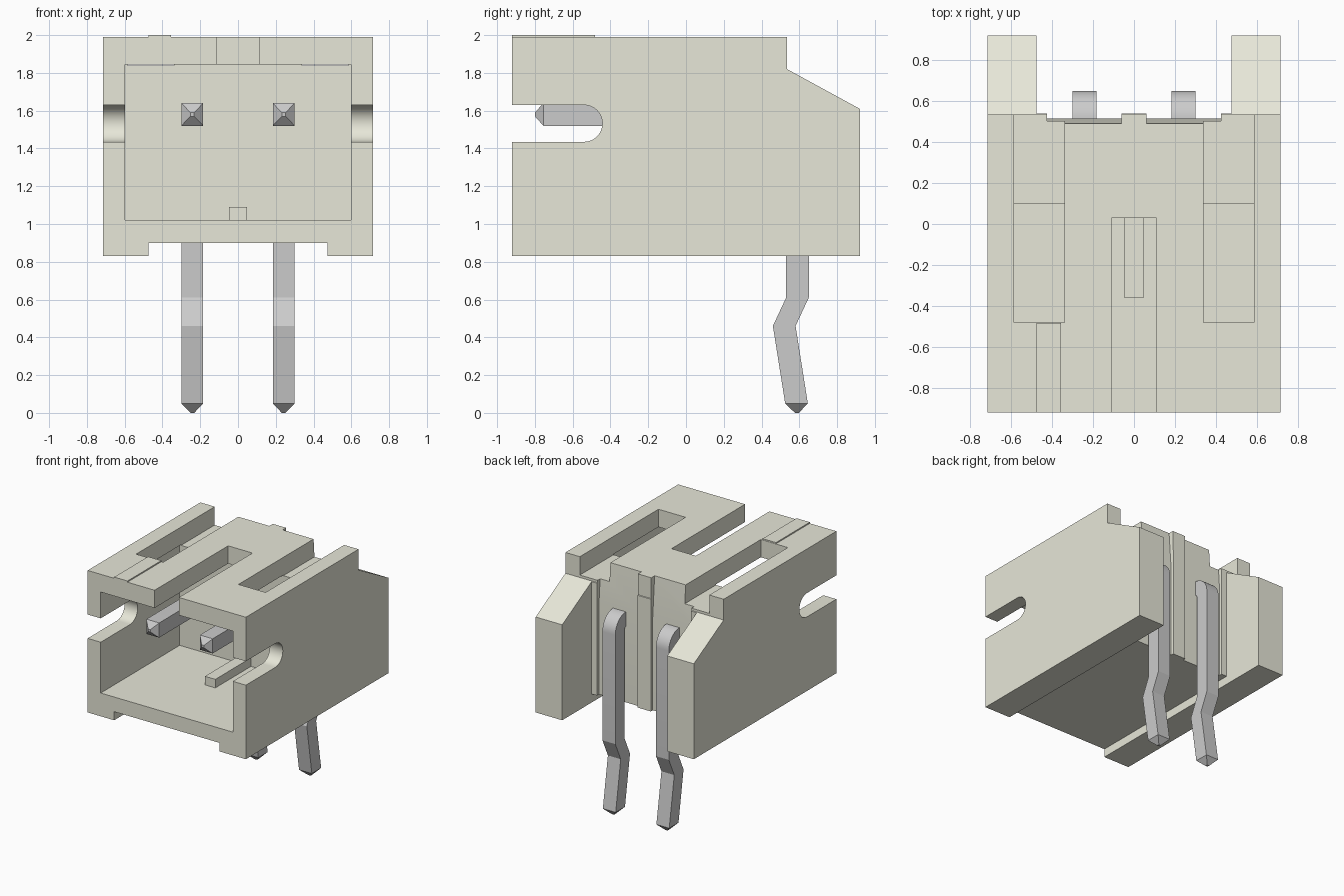
import bpy, bmesh, math

if "Cube" in bpy.data.objects:
    bpy.data.objects.remove(bpy.data.objects["Cube"])


def make(name, verts, faces):
    me = bpy.data.meshes.new(name)
    bm = bmesh.new()
    vs = [bm.verts.new(v) for v in verts]
    for f in faces:
        bm.faces.new([vs[i] for i in f])
    bmesh.ops.recalc_face_normals(bm, faces=bm.faces)
    bm.to_mesh(me)
    bm.free()
    ob = bpy.data.objects.new(name, me)
    bpy.context.collection.objects.link(ob)
    return ob


def prism(name, prof, x0, x1):
    """Extrude a (y, z) outline from x0 to x1."""
    n = len(prof)
    verts = [(x, y, z) for x in (x0, x1) for y, z in prof]
    faces = [list(range(n)), list(range(n, 2 * n))]
    faces += [[i, (i + 1) % n, n + (i + 1) % n, n + i] for i in range(n)]
    return make(name, verts, faces)


def box(name, x0, x1, y0, y1, z0, z1):
    return prism(name, [(y0, z0), (y1, z0), (y1, z1), (y0, z1)], x0, x1)


def activate(ob):
    bpy.ops.object.select_all(action='DESELECT')
    ob.select_set(True)
    bpy.context.view_layer.objects.active = ob


def cut(target, cutter):
    cutter.hide_render = True
    m = target.modifiers.new("cut", 'BOOLEAN')
    m.operation = 'DIFFERENCE'
    m.solver = 'EXACT'
    m.object = cutter
    activate(target)
    bpy.ops.object.modifier_apply(modifier=m.name)
    bpy.data.objects.remove(cutter, do_unlink=True)


def arc(cy, cz, r, a0, a1, n):
    return [(cy + r * math.cos(math.radians(a0 + (a1 - a0) * i / n)),
             cz + r * math.sin(math.radians(a0 + (a1 - a0) * i / n))) for i in range(n + 1)]


ivory = bpy.data.materials.new("ivory_plastic")
ivory.diffuse_color = (0.80, 0.80, 0.69, 1)
ivory.use_nodes = True
ivory.node_tree.nodes["Principled BSDF"].inputs["Base Color"].default_value = ivory.diffuse_color

# Housing: side outline with sloped rear arms
housing = prism("housing", [(-0.92, 0.83), (0.92, 0.83), (0.92, 1.61),
                            (0.535, 1.82), (0.535, 1.99), (-0.92, 1.99)], -0.715, 0.715)
# Plug cavity, gap between rear arms, underside channel, front key slot
cut(housing, box("cavity", -0.597, 0.597, -1.2, 0.10, 1.02, 1.845))
cut(housing, box("arm_gap", -0.475, 0.475, 0.54, 1.2, 0.5, 2.3))
cut(housing, box("channel", -0.475, 0.475, -1.2, 1.2, 0.5, 0.90))
cut(housing, box("key_slot", -0.11, 0.11, -1.2, 0.03, 1.7, 2.3))
# Round-ended slot through both side walls
cut(housing, prism("side_slot", [(-1.2, 1.435)] + arc(-0.54, 1.5325, 0.0975, -90, 90, 16)
                   + [(-1.2, 1.63)], -1, 1))
# Top windows running out of the back, and recessed rear panels
for s in (-1, 1):
    a, b = sorted((s * 0.34, s * 0.585))
    cut(housing, box("window", a, b, -0.48, 1.2, 1.84, 2.3))
    a, b = sorted((s * 0.06, s * 0.425))
    cut(housing, prism("rear_panel", [(0.482, 2.1), (0.515, 1.66), (0.515, 0.7),
                                      (0.8, 0.7), (0.8, 2.1)], a, b))

# Raised strip on top and guide rib on the cavity floor
strip = box("top_strip", -0.475, -0.355, -0.92, -0.483, 1.98, 2.0)
rib = box("floor_rib", -0.047, 0.047, -0.36, 0.11, 1.01, 1.09)
for ob in (housing, strip, rib):
    ob.data.materials.append(ivory)

# Bent square pins: inner edge, outer edge and half width at each station
bend = list(zip(arc(0.51, 1.50, 0.02, 90, 0, 10), arc(0.51, 1.50, 0.14, 90, 0, 10)))
stations = [((-0.80, 1.57), (-0.80, 1.59), 0.01), ((-0.755, 1.52), (-0.755, 1.64), 0.058)]
stations += [(i, o, 0.058) for i, o in bend]
stations += [((0.53, 0.61), (0.65, 0.61), 0.058), ((0.46, 0.46), (0.58, 0.46), 0.058),
             ((0.525, 0.05), (0.645, 0.05), 0.058), ((0.577, 0.0), (0.597, 0.0), 0.01)]
for name, cx in (("left_pin", -0.242), ("right_pin", 0.242)):
    verts, faces = [], []
    for (iy, iz), (oy, oz), w in stations:
        verts += [(cx - w, iy, iz), (cx + w, iy, iz), (cx + w, oy, oz), (cx - w, oy, oz)]
    for k in range(len(stations) - 1):
        faces += [[4 * k + j, 4 * k + (j + 1) % 4, 4 * k + 4 + (j + 1) % 4, 4 * k + 4 + j]
                  for j in range(4)]
    faces += [[0, 1, 2, 3], [len(verts) - 4 + j for j in range(4)]]
    pin = make(name, verts, faces)
    activate(pin)
    bpy.ops.object.shade_smooth_by_angle(angle=math.radians(20))

activate(housing)
bpy.ops.object.shade_smooth_by_angle(angle=math.radians(20))
